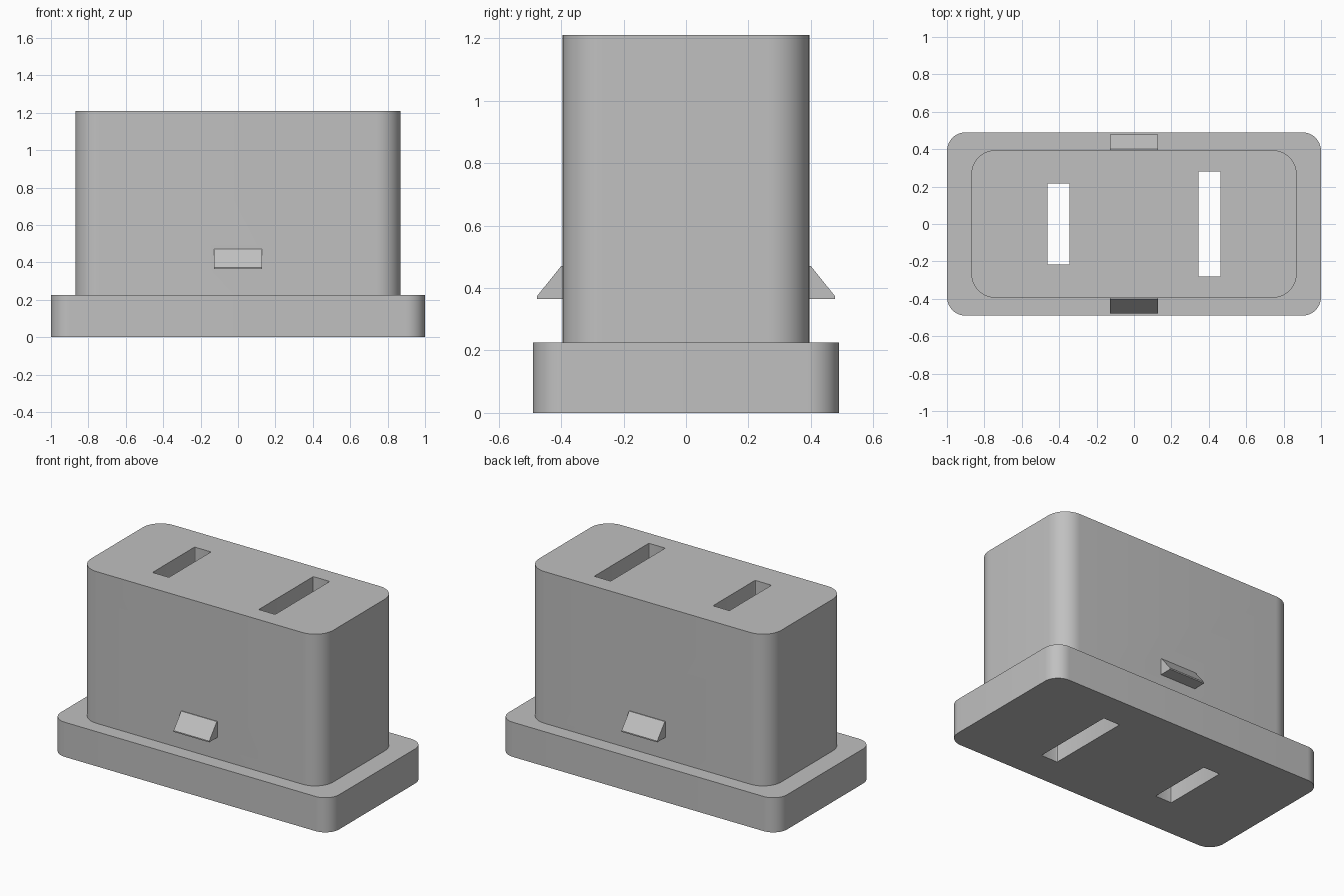
import bpy, bmesh, math

cube = bpy.data.objects.get("Cube")
if cube:
    bpy.data.objects.remove(cube, do_unlink=True)

grey = bpy.data.materials.new("light grey plastic")
grey.use_nodes = True
colour = (0.53, 0.53, 0.53, 1)
grey.diffuse_color = colour
grey.node_tree.nodes["Principled BSDF"].inputs["Base Color"].default_value = colour


def extrude(name, outline, offset, position):
    """Closed solid: outline swept along offset, placed by position(a, b)."""
    bm = bmesh.new()
    face = bm.faces.new([bm.verts.new(position(a, b)) for a, b in outline])
    result = bmesh.ops.extrude_face_region(bm, geom=[face], use_keep_orig=True)
    moved = [v for v in result["geom"] if isinstance(v, bmesh.types.BMVert)]
    bmesh.ops.translate(bm, verts=moved, vec=offset)
    bmesh.ops.recalc_face_normals(bm, faces=bm.faces)
    mesh = bpy.data.meshes.new(name)
    bm.to_mesh(mesh)
    bm.free()
    mesh.materials.append(grey)
    obj = bpy.data.objects.new(name, mesh)
    bpy.context.collection.objects.link(obj)
    return obj


def rounded_block(name, half_x, half_y, radius, z0, z1, centre_x=0, steps=12):
    outline = []
    for corner, (sx, sy) in enumerate([(1, 1), (-1, 1), (-1, -1), (1, -1)]):
        for i in range(steps + 1):
            angle = math.pi / 2 * (corner + i / steps)
            outline.append((sx * (half_x - radius) + radius * math.cos(angle),
                            sy * (half_y - radius) + radius * math.sin(angle)))
    return extrude(name, outline, (0, 0, z1 - z0),
                   lambda a, b: (a + centre_x, b, z0))


def boolean(target, other, operation):
    mod = target.modifiers.new(operation.lower(), "BOOLEAN")
    mod.operation = operation
    mod.solver = "EXACT"
    mod.object = other
    bpy.context.view_layer.objects.active = target
    bpy.ops.object.modifier_apply(modifier=mod.name)
    bpy.data.objects.remove(other, do_unlink=True)


# Flanged base and tall plug body, joined into one shell
housing = rounded_block("housing", 1.0, 0.49, 0.1, 0, 0.225)
body = rounded_block("body", 0.87, 0.395, 0.13, 0.1, 1.21)
boolean(housing, body, "UNION")

# Two through slots, the left one longer
for centre_x, half_y in ((-0.404, 0.216), (0.404, 0.28)):
    slot = rounded_block("slot_cutter", 0.059, half_y, 0.006, -0.2, 1.5, centre_x, 3)
    slot.hide_render = True
    boolean(housing, slot, "DIFFERENCE")

# Wedge snap clips on the front and back
clip_profile = [(0.38, 0.365), (0.478, 0.365), (0.478, 0.373), (0.4, 0.47), (0.38, 0.47)]
for name, side in (("front", -1), ("back", 1)):
    clip = extrude(name + "_clip", clip_profile, (0.256, 0, 0),
                   lambda y, z: (-0.128, side * y, z))
    boolean(housing, clip, "UNION")

# Smooth the rounded corners, keep the edges crisp
bpy.ops.object.select_all(action="DESELECT")
housing.select_set(True)
bpy.context.view_layer.objects.active = housing
bpy.ops.object.shade_smooth_by_angle(angle=math.radians(30))
